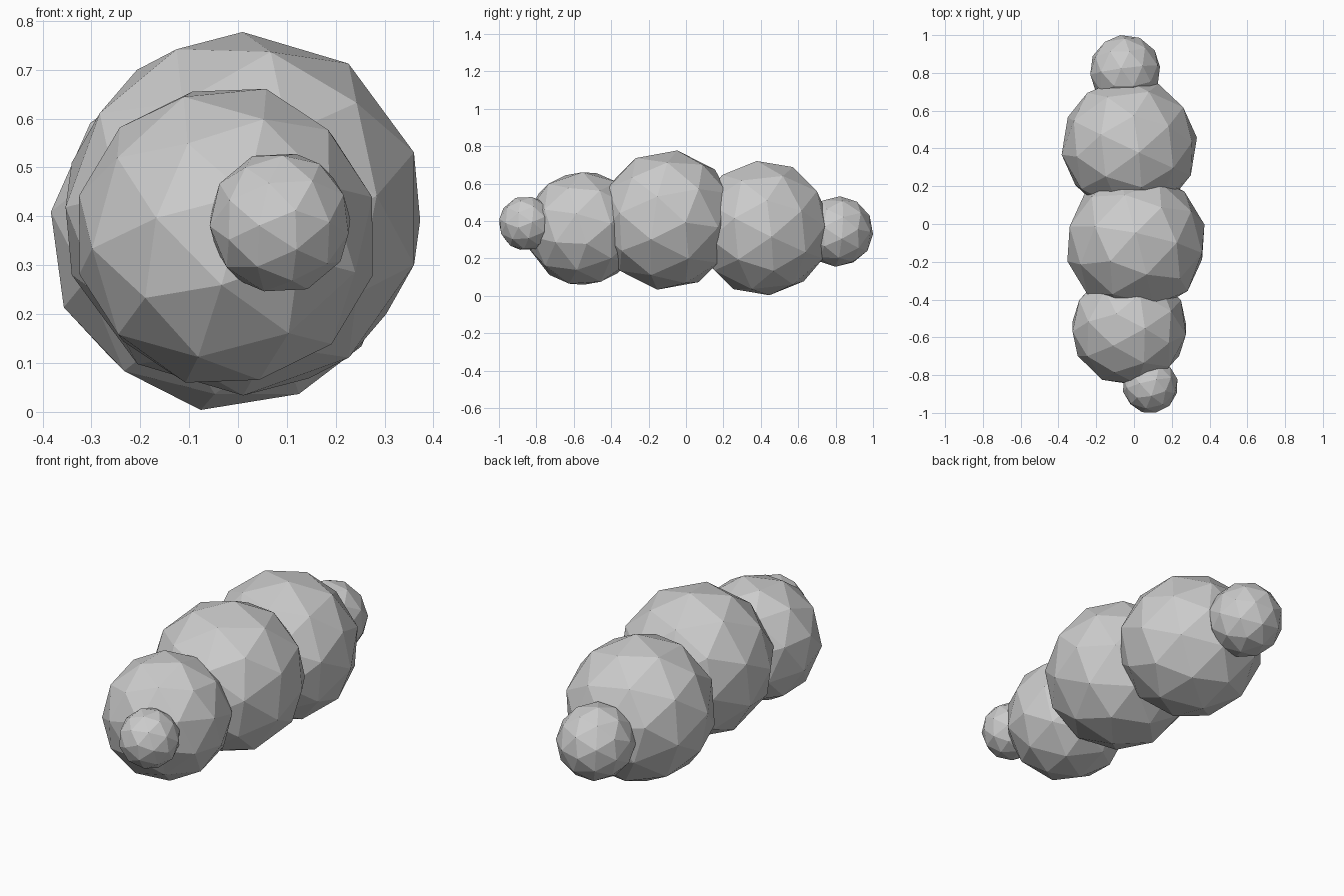
import bpy
from math import radians

if "Cube" in bpy.data.objects:
    bpy.data.objects.remove(bpy.data.objects["Cube"])


def faceted_ball(name, centre, radius, tilt):
    """Low-poly ball: 80 flat triangles, turned by tilt degrees."""
    bpy.ops.mesh.primitive_ico_sphere_add(
        subdivisions=2, radius=radius, location=centre,
        rotation=[radians(a) for a in tilt])
    ball = bpy.context.object
    ball.name = name
    bpy.ops.object.shade_flat()
    return ball


# Chain of overlapping balls, front (-y) to back (+y)
balls = [
    ("front_tip", (0.086, -0.855, 0.387), 0.148, (80, 15, 10)),
    ("front_segment", (-0.025, -0.550, 0.360), 0.312, (25, 40, 15)),
    ("middle_segment", (0.010, -0.100, 0.405), 0.376, (50, 20, 35)),
    ("rear_segment", (-0.025, 0.412, 0.362), 0.364, (15, 65, 20)),
    ("rear_tip", (-0.047, 0.812, 0.344), 0.190, (85, 30, 5)),
]
for spec in balls:
    faceted_ball(*spec)
